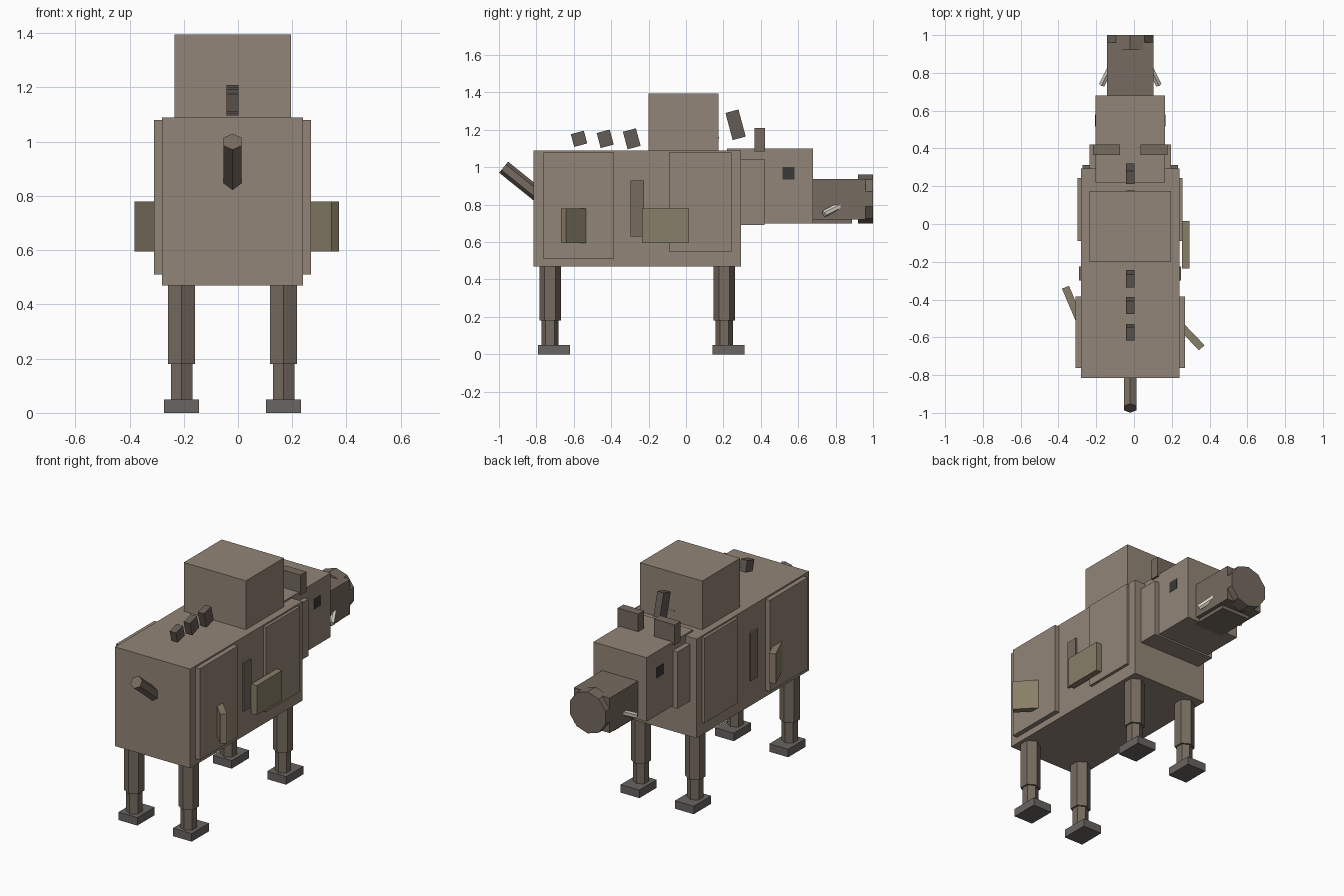
import bpy
from math import radians, atan2
from mathutils import Vector, Matrix

if "Cube" in bpy.data.objects:
    bpy.data.objects.remove(bpy.data.objects["Cube"])

CX = -0.02  # mirror plane of the animal


def material(name, rgb):
    m = bpy.data.materials.new(name)
    m.diffuse_color = (*rgb, 1)
    m.use_nodes = True
    m.node_tree.nodes["Principled BSDF"].inputs["Base Color"].default_value = m.diffuse_color
    return m


HIDE = material("hide", (0.29, 0.235, 0.185))
DARK = material("dark_hide", (0.18, 0.145, 0.115))
MANE = material("mane", (0.13, 0.105, 0.09))
PLATE = material("plate", (0.25, 0.21, 0.14))
HOOF = material("hoof", (0.14, 0.13, 0.12))
EYE = material("eye", (0.04, 0.04, 0.04))
IVORY = material("ivory", (0.75, 0.72, 0.62))


def box(name, x, y, z, mat, rot=(0, 0, 0)):
    """Box from (min, max) ranges, turned about its own centre."""
    spans = (x, y, z)
    bpy.ops.mesh.primitive_cube_add(
        size=1, location=[(a + b) / 2 for a, b in spans], rotation=rot)
    ob = bpy.context.object
    ob.scale = [b - a for a, b in spans]
    ob.name = name
    ob.data.materials.append(mat)
    return ob


def rod(name, p, q, r1, r2, sides, mat, spin=0.0):
    """Faceted rod or cone between two points."""
    p, q = Vector(p), Vector(q)
    bpy.ops.mesh.primitive_cone_add(vertices=sides, radius1=r1, radius2=r2, depth=(q - p).length)
    ob = bpy.context.object
    turn = (q - p).to_track_quat('Z', 'Y').to_matrix().to_4x4()
    ob.matrix_world = Matrix.Translation((p + q) / 2) @ turn @ Matrix.Rotation(spin, 4, 'Z')
    ob.name = name
    ob.data.materials.append(mat)
    return ob


def side_range(s, a, b):
    """x range mirrored about the animal's centre."""
    return tuple(sorted((CX + s * a, CX + s * b)))


# Trunk, hump, neck and head
box("body", (-0.28, 0.24), (-0.815, 0.295), (0.47, 1.09), HIDE)
box("hump", (-0.235, 0.195), (-0.2, 0.175), (1.0, 1.395), HIDE)
box("neck", (-0.235, 0.195), (0.2, 0.42), (0.69, 1.045), HIDE)
box("head", (-0.203, 0.165), (0.22, 0.68), (0.70, 1.10), HIDE)

# Snout, jaw and nose disc
box("snout", (-0.144, 0.104), (0.62, 0.96), (0.72, 0.938), DARK)
box("jaw", (-0.12, 0.08), (0.64, 0.888), (0.698, 0.74), DARK)
rod("nose", (CX, 0.92, 0.83), (CX, 1.0, 0.83), 0.13, 0.13, 10, DARK)

for s, side in ((-1, "left"), (1, "right")):
    # Flank panels
    box(f"shoulder_{side}", side_range(s, 0.2, 0.278), (-0.09, 0.243), (0.55, 1.08), HIDE)
    box(f"haunch_{side}", side_range(s, 0.2, 0.29), (-0.762, -0.385), (0.51, 1.08), HIDE)
    box(f"flank_strip_{side}", side_range(s, 0.22, 0.27), (-0.298, -0.225), (0.63, 0.93), DARK)
    # Face details
    box(f"eye_{side}", side_range(s, 0.14, 0.187), (0.515, 0.58), (0.935, 1.0), EYE)
    box(f"ear_{side}", side_range(s, 0.055, 0.197), (0.365, 0.422), (1.085, 1.21), DARK)
    rod(f"tusk_{side}", (CX + s * 0.105, 0.828, 0.797), (CX + s * 0.15, 0.738, 0.751),
        0.018, 0.018, 6, IVORY)
    # Legs and hooves
    x = CX + s * 0.188
    for y, end in ((0.205, "front"), (-0.727, "back")):
        rod(f"{end}_upper_leg_{side}", (x, y, 0.18), (x, y, 0.52), 0.0575, 0.0575, 6, DARK)
        rod(f"{end}_lower_leg_{side}", (x, y, 0.03), (x, y, 0.2), 0.046, 0.046, 6, DARK)
        box(f"{end}_hoof_{side}", (x - 0.065, x + 0.065),
            (y - 0.063, y + 0.108), (0, 0.05), HOOF)

# Mane tufts, growing taller towards the head
for i, (y, z, h) in enumerate([(-0.572, 1.152, 0.07), (-0.432, 1.152, 0.083), (-0.29, 1.152, 0.097),
                               (0.125, 1.21, 0.137), (0.265, 1.227, 0.15)]):
    box(f"mane_tuft_{i + 1}", (CX - 0.022, CX + 0.022), (y - 0.036, y + 0.036),
        (z - h / 2, z + h / 2), MANE, (radians(15), 0, 0))

# Tail
rod("tail", (CX, -0.72, 0.795), (CX, -0.975, 1.0), 0.038, 0.038, 6, DARK)

# Loose hide plates on the flanks: centre and long direction in plan
for i, (x, y, dx, dy) in enumerate([(0.275, -0.11, 0, 1), (0.272, -0.565, 0.69, -0.72),
                                    (-0.314, -0.45, -0.39, 0.92)]):
    box(f"hide_plate_{i + 1}", (x - 0.125, x + 0.125), (y - 0.02, y + 0.02),
        (0.595, 0.78), PLATE, (0, 0, atan2(dy, dx)))
